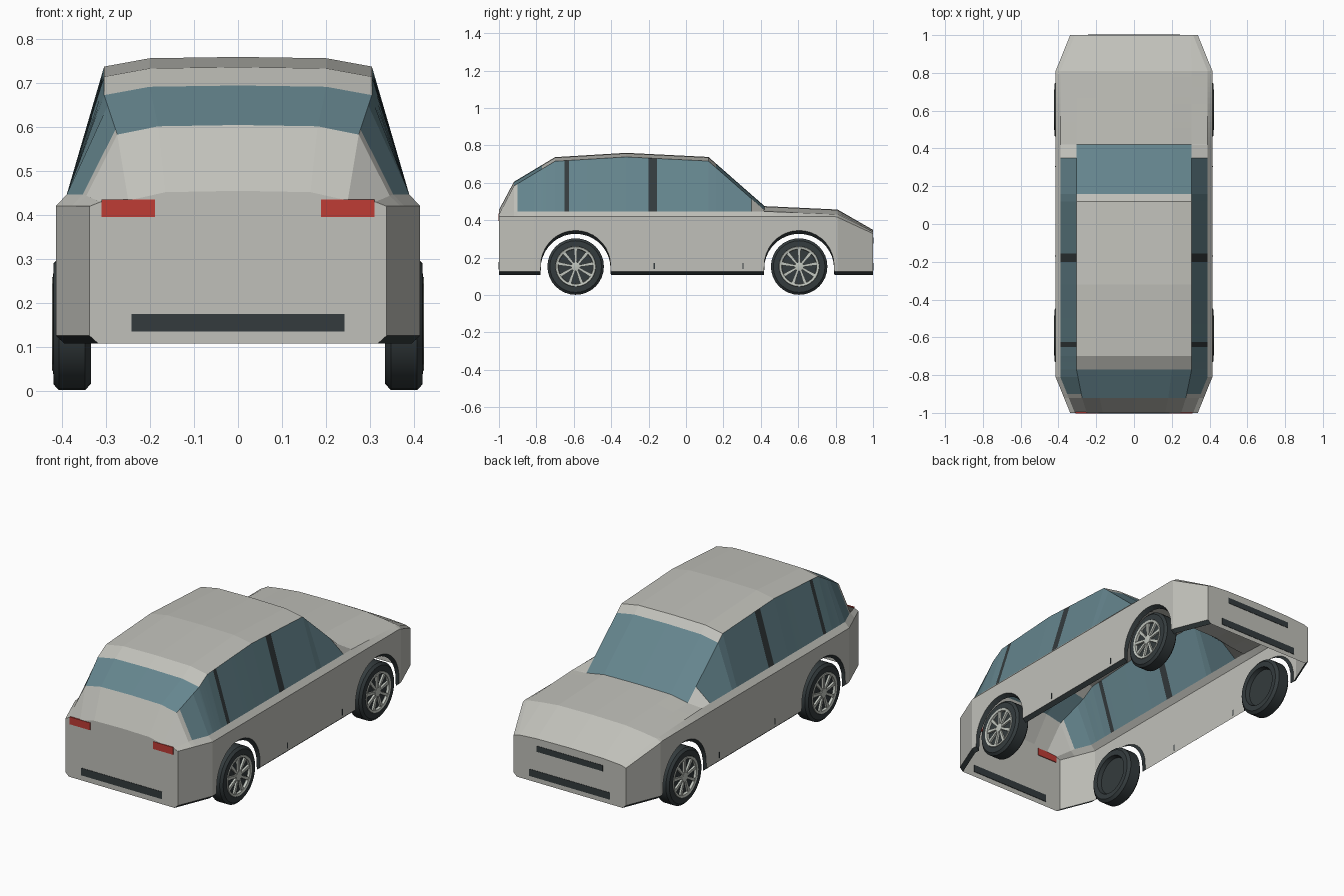
import bpy
import bmesh
from math import sin, cos, pi, radians, sqrt
from mathutils import Matrix, Vector

if "Cube" in bpy.data.objects:
    bpy.data.objects.remove(bpy.data.objects["Cube"])


def material(name, rgb):
    m = bpy.data.materials.new(name)
    m.use_nodes = True
    m.diffuse_color = (*rgb, 1)
    m.node_tree.nodes["Principled BSDF"].inputs["Base Color"].default_value = (*rgb, 1)
    return m


PAINT = material("silver paint", (0.53, 0.53, 0.49))
GLASS = material("blue glass", (0.13, 0.235, 0.27))
DARK = material("dark rubber", (0.034, 0.044, 0.047))
RED = material("red lamp", (0.52, 0.045, 0.036))
RIM = material("rim metal", (0.53, 0.56, 0.51))


def finish(bm, name, mats, smooth=False):
    bmesh.ops.recalc_face_normals(bm, faces=bm.faces)
    me = bpy.data.meshes.new(name)
    bm.to_mesh(me)
    bm.free()
    for m in mats:
        me.materials.append(m)
    ob = bpy.data.objects.new(name, me)
    bpy.context.collection.objects.link(ob)
    if smooth:
        bpy.ops.object.select_all(action="DESELECT")
        ob.select_set(True)
        bpy.context.view_layer.objects.active = ob
        bpy.ops.object.shade_smooth_by_angle(angle=radians(30))
    return ob


def box(bm, lo, hi):
    lo, hi = Vector(lo), Vector(hi)
    mat = Matrix.Translation((lo + hi) / 2) @ Matrix.Diagonal((*(hi - lo), 1))
    return bmesh.ops.create_cube(bm, size=1, matrix=mat)["verts"]


def plate(name, mat, lo, hi):
    bm = bmesh.new()
    box(bm, lo, hi)
    return finish(bm, name, [mat])


def along(keys, y):
    """Linear interpolation through (y, value) pairs."""
    for (a, u), (b, v) in zip(keys, keys[1:]):
        if y <= b:
            return u + (v - u) * max(0, (y - a) / (b - a))
    return keys[-1][1]


# Body outlines along the length
TOP = [(-1, .455), (-.92, .605), (-.7, .737), (-.32, .76), (.12, .738), (.42, .475), (.81, .457), (1, .348)]
EDGE = [(-1, .25), (-.92, .275), (-.77, .305), (.81, .305), (1, .3)]
WIDTH = [(-1, .338), (-.81, .415), (.81, .415), (1, .338)]
BELT = [(-1, .43), (-.9, .447), (.42, .447), (.81, .431), (1, .336)]
SHOULDER = [(-1, .42), (.8, .42), (1, .328)]
WHEELS = (-.59, .605)
HUB_Z, ARCH = .152, .187
PILLARS = [(-.65, -.625), (-.2, -.155)]
SIDE_GLASS = (-.9, .35)
SCREENS = [(-.92, -.77), (.16, .42)]


def lower_edge(y):
    for c in WHEELS:
        d = abs(y - c)
        if d < ARCH:
            return HUB_Z - .012 + sqrt(ARCH ** 2 - d ** 2)
    return .107


def section(y):
    w, z, e = along(WIDTH, y), along(TOP, y), along(EDGE, y)
    drop = along([(.42, .022), (1, .01)], y)
    low = lower_edge(y)
    half = [(w - .02, low), (w, low + .018), (w, along(SHOULDER, y)),
            (w - .025, along(BELT, y)), (e, z - drop), (e * .66, z - .003)]
    pts = half + [(0, z)] + [(-x, h) for x, h in reversed(half)]
    return [(x, y, h) for x, h in pts]


def within(y, spans):
    return any(a < y < b for a, b in spans)


# Lofted body shell, open underneath, with arches following the lower edge
stations = {k[0] for keys in (TOP, WIDTH, EDGE) for k in keys}
for span in PILLARS + SCREENS + [SIDE_GLASS]:
    stations.update(span)
for c in WHEELS:
    stations.update(c + ARCH * cos(i * pi / 18) for i in range(1, 18))
    stations.update((c - ARCH - .001, c + ARCH + .001))
stations = sorted({round(s, 4) for s in stations})
bm = bmesh.new()
rings = [[bm.verts.new(p) for p in section(y)] for y in stations]
for y0, y1, a, b in zip(stations, stations[1:], rings, rings[1:]):
    y = (y0 + y1) / 2
    for i in range(len(a) - 1):
        f = bm.faces.new((a[i], a[i + 1], b[i + 1], b[i]))
        band = min(i, len(a) - 2 - i)
        if band == 0 or (band == 3 and within(y, PILLARS)):
            f.material_index = 2
        elif (band == 3 and within(y, [SIDE_GLASS])) or (band > 3 and within(y, SCREENS)):
            f.material_index = 1
for ring in (rings[0], rings[-1]):
    bm.faces.new(ring)
finish(bm, "body_shell", [PAINT, GLASS, DARK])

# Bumper intakes and grille
plate("tail_bumper_slot", DARK, (-.243, -1.002, .135), (.243, -.997, .175))
plate("nose_bumper_slot", DARK, (-.243, .997, .132), (.243, 1.002, .17))
plate("nose_grille", DARK, (-.2, .997, .275), (.2, 1.002, .307))

# Tail lamps and door seams
for s, side in ((1, "left"), (-1, "right")):
    plate("tail_lamp_" + side, RED, (s * .25 - .061, -1.003, .395), (s * .25 + .061, -.996, .435))
    for n, y in enumerate((-.17, .305)):
        plate(f"door_seam_{side}_{n}", DARK, (s * .415 - .002, y - .003, .14), (s * .415 + .002, y + .003, .172))


def lathe(bm, profile, index, segs=32):
    """Revolve (radius, x) points about the x axis."""
    rows = [[bm.verts.new((x, r * cos(2 * pi * k / segs), r * sin(2 * pi * k / segs)))
             for k in range(segs)] for r, x in profile]
    for a, b in zip(rows, rows[1:]):
        for k in range(segs):
            n = (k + 1) % segs
            bm.faces.new((a[k], a[n], b[n], b[k])).material_index = index
    for row in (rows[0], rows[-1]):
        bm.faces.new(row).material_index = index


def wheel(name, side, y):
    bm = bmesh.new()
    # Tyre with a recessed face on both sides
    lathe(bm, [(.02, -.02), (.1, -.02), (.107, -.042), (.136, -.043), (.151, -.03),
               (.151, .03), (.138, .042), (.108, .043), (.1, .03), (.02, .03)], 0)
    # Rim ring and hub cap
    lathe(bm, [(.092, .028), (.094, .043), (.106, .046), (.109, .04), (.1, .028)], 1)
    for f in [f for f in bm.faces if len(f.verts) > 4 and f.material_index == 1]:
        bm.faces.remove(f)
    lathe(bm, [(.024, .028), (.024, .042), (.014, .044)], 1, 18)
    # Tapered spokes
    for k in range(9):
        verts = box(bm, (.028, -.009, .015), (.041, .009, .096))
        for v in verts:
            if v.co.z < .05:
                v.co.y *= .6
        bmesh.ops.rotate(bm, verts=verts, matrix=Matrix.Rotation(2 * pi * k / 9, 3, "X"))
        for f in {f for v in verts for f in v.link_faces}:
            f.material_index = 1
    for v in bm.verts:
        v.co = (side * (v.co.x + .378), v.co.y + y, v.co.z + HUB_Z)
    finish(bm, name, [DARK, RIM], smooth=True)


for s, side in ((1, "left"), (-1, "right")):
    for y, end in zip(WHEELS, ("tail", "nose")):
        wheel(f"wheel_{end}_{side}", s, y)
